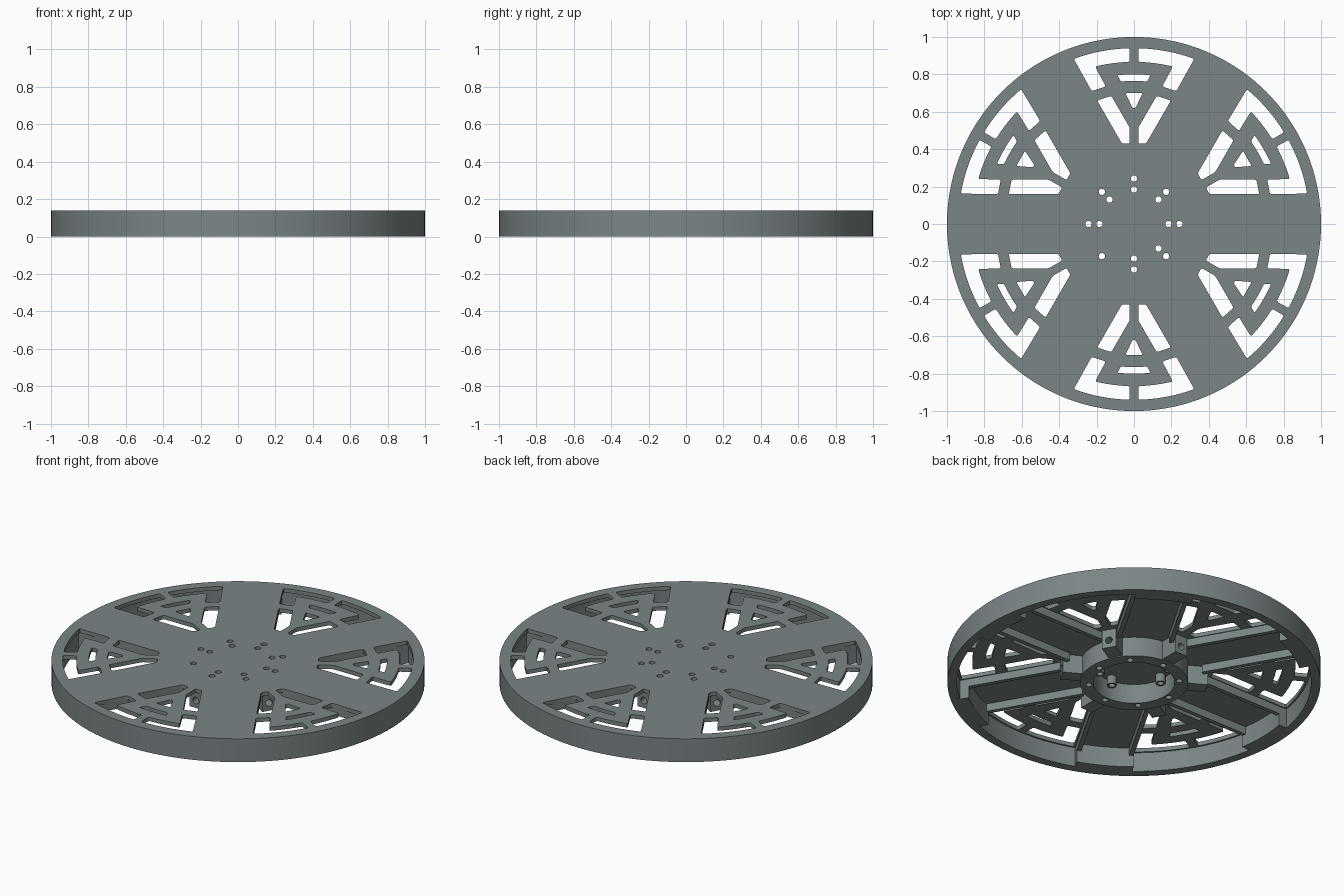
import bpy, bmesh, math
from mathutils import Matrix, Vector

if "Cube" in bpy.data.objects:
    bpy.data.objects.remove(bpy.data.objects["Cube"])

grey = bpy.data.materials.new("slate_grey")
grey.diffuse_color = (0.2, 0.235, 0.24, 1)
grey.use_nodes = True
grey.node_tree.nodes["Principled BSDF"].inputs["Base Color"].default_value = grey.diffuse_color
TOP, UNDER = 0.138, 0.115


def circle(r, n, cx=0, cy=0):
    return [(cx + r * math.cos(2 * math.pi * i / n), cy + r * math.sin(2 * math.pi * i / n)) for i in range(n)]


def arc(r, x0, x1, n=8):
    """Points on radius r around the +y axis, from x0 to x1."""
    xs = [x0 + (x1 - x0) * i / n for i in range(n + 1)]
    return [(x, math.sqrt(r * r - x * x)) for x in xs]


def add_prism(bm, outline, z0, z1, turn=0, rounding=0):
    """Extrude an outline; optionally round its sharp corners."""
    rot = Matrix.Rotation(turn, 3, 'Z')
    part = bmesh.new()
    face = part.faces.new([part.verts.new(rot @ Vector((x, y, z0))) for x, y in outline])
    ext = bmesh.ops.extrude_face_region(part, geom=[face])
    bmesh.ops.translate(part, vec=(0, 0, z1 - z0), verts=[v for v in ext['geom'] if isinstance(v, bmesh.types.BMVert)])
    bmesh.ops.recalc_face_normals(part, faces=part.faces)
    if rounding:
        sharp = [e for e in part.edges if abs(e.verts[0].co.z - e.verts[1].co.z) > 1e-4
                 and e.calc_face_angle(0) > 0.4]
        bmesh.ops.bevel(part, geom=sharp, offset=rounding, segments=3, profile=0.5, affect='EDGES')
    tmp = bpy.data.meshes.new("tmp")
    part.to_mesh(tmp)
    part.free()
    bm.from_mesh(tmp)
    bpy.data.meshes.remove(tmp)


def make(name, bm):
    me = bpy.data.meshes.new(name)
    bm.to_mesh(me)
    bm.free()
    me.materials.append(grey)
    ob = bpy.data.objects.new(name, me)
    bpy.context.collection.objects.link(ob)
    return ob


def cut(ob, cutter_bm):
    """Subtract a cutter and bake the result."""
    cutter = make("cutter", cutter_bm)
    mod = ob.modifiers.new("cut", 'BOOLEAN')
    mod.operation, mod.solver, mod.object = 'DIFFERENCE', 'EXACT', cutter
    bpy.context.view_layer.update()
    me = bpy.data.meshes.new_from_object(ob.evaluated_get(bpy.context.evaluated_depsgraph_get()))
    ob.modifiers.clear()
    ob.data = me
    bpy.data.objects.remove(cutter)


def smooth(ob):
    bpy.ops.object.select_all(action='DESELECT')
    ob.select_set(True)
    bpy.context.view_layer.objects.active = ob
    bpy.ops.object.shade_smooth_by_angle(angle=math.radians(30))


def bolt_holes(bm, z0, z1, radius, radii=(0.185, 0.243)):
    for k in range(8):
        for r in radii:
            if k == 5 and r < 0.2:
                continue
            a = k * math.pi / 4
            add_prism(bm, circle(radius, 16, r * math.cos(a), r * math.sin(a)), z0, z1)


SIXTHS = [math.radians(60 * k) for k in range(6)]

# Wheel disc: face plate with a downward rim
bm = bmesh.new()
add_prism(bm, circle(1, 144), 0, TOP)
wheel = make("wheel_disc", bm)
bm = bmesh.new()
add_prism(bm, circle(0.95, 144), -0.1, UNDER)
cut(wheel, bm)


def outer_x(y):
    return 0.324 - (0.88 - y) * 0.577


def inner_x(y):
    return 0.211 - (0.84 - y) * 0.577


# Window pattern: corner brackets, legs, arc slot and triangle
bracket = arc(0.94, 0.023, 0.322) + [(outer_x(0.71), 0.71), (inner_x(0.735), 0.735)] + arc(0.867, 0.208, 0.023)
leg = [(0.023, 0.43), (outer_x(0.43), 0.43), (outer_x(0.66), 0.66), (inner_x(0.685), 0.685), (0.023, 0.515)]
slot = arc(0.8, -0.088, 0.088) + arc(0.765, 0.07, -0.07)
triangle = [(-0.046, 0.7), (0.046, 0.7), (0.008, 0.62), (-0.008, 0.62)]
bm = bmesh.new()
for t in SIXTHS:
    for shape in (bracket, leg):
        for side in (1, -1):
            add_prism(bm, [(side * x, y) for x, y in shape], 0.06, 0.2, t, 0.01)
    add_prism(bm, slot, 0.06, 0.2, t, 0.008)
    add_prism(bm, triangle, 0.06, 0.2, t, 0.006)
bolt_holes(bm, 0.06, 0.2, 0.017)
cut(wheel, bm)
smooth(wheel)

# Thick rim blocks closing the end of each spoke
bm = bmesh.new()
for t in SIXTHS:
    add_prism(bm, arc(0.96, 0.155, -0.155) + arc(0.9, -0.155, 0.155), 0, UNDER + 0.002, t + math.pi / 6)
smooth(make("rim_blocks", bm))

# Hub ring under the plate, with bolt holes
bm = bmesh.new()
add_prism(bm, circle(0.29, 64), 0, UNDER + 0.002)
hub = make("hub_ring", bm)
bm = bmesh.new()
add_prism(bm, circle(0.218, 64), -0.1, 0.2)
bolt_holes(bm, -0.1, 0.2, 0.017, (0.243,))
cut(hub, bm)
smooth(hub)

# Small bosses around the inner bolt holes
bm = bmesh.new()
for k in range(8):
    if k != 5:
        a = k * math.pi / 4
        add_prism(bm, circle(0.027, 16, 0.185 * math.cos(a), 0.185 * math.sin(a)), 0.065, UNDER + 0.002)
bosses = make("bolt_bosses", bm)
bm = bmesh.new()
bolt_holes(bm, -0.1, 0.2, 0.017, (0.185,))
cut(bosses, bm)
smooth(bosses)

# Ribs along both edges of every spoke
bm = bmesh.new()
for t in SIXTHS:
    for s in (1, -1):
        add_prism(bm, [(0.34, s * 0.13), (0.91, s * 0.13), (0.91, s * 0.155), (0.34, s * 0.155)],
                  0.07, UNDER + 0.002, t + math.pi / 3)
make("spoke_ribs", bm)

# Drilled brackets around the hub
bm = bmesh.new()
for t in SIXTHS:
    add_prism(bm, [(-0.04, 0.28), (0.04, 0.28), (0.04, 0.395), (-0.04, 0.395)], 0.005, UNDER + 0.002, t)
brackets = make("hub_brackets", bm)
bm = bmesh.new()
for t in SIXTHS:
    m = Matrix.Rotation(t, 4, 'Z') @ Matrix.Translation((0, 0.38, 0.05)) @ Matrix.Rotation(math.pi / 2, 4, 'X')
    bmesh.ops.create_cone(bm, cap_ends=True, segments=16, radius1=0.02, radius2=0.02, depth=0.12, matrix=m)
cut(brackets, bm)
smooth(brackets)
